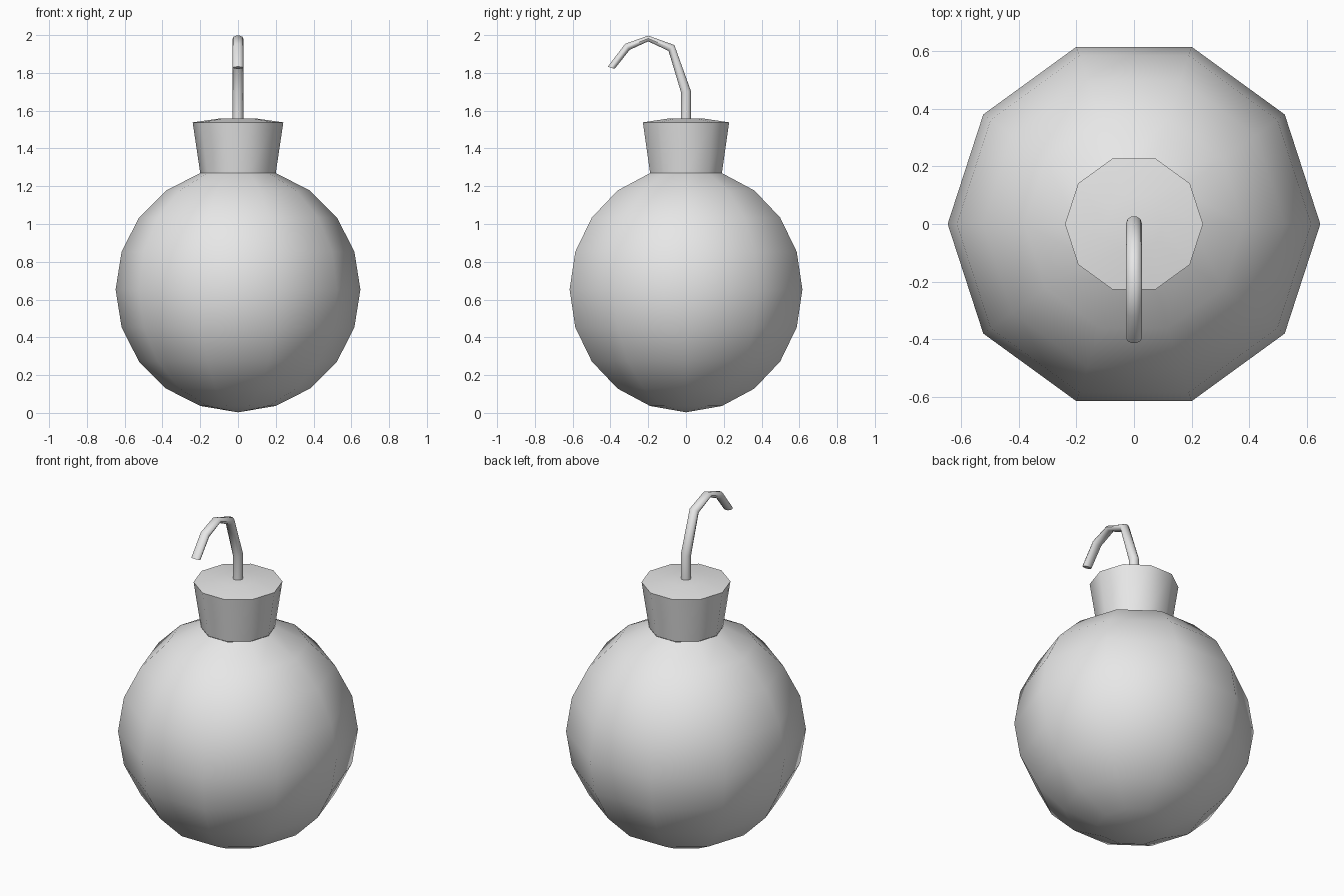
import bpy, bmesh
from math import sin, cos, pi, radians

if "Cube" in bpy.data.objects:
    bpy.data.objects.remove(bpy.data.objects["Cube"])

SIDES = 10
grey = bpy.data.materials.new("light grey")
grey.diffuse_color = (0.8, 0.8, 0.8, 1)
grey.use_nodes = True
grey.node_tree.nodes["Principled BSDF"].inputs["Base Color"].default_value = grey.diffuse_color


def loft(name, rings, cap_start=False, cap_end=False, smooth_angle=40):
    """Skin a list of rings; a ring of one point closes to a pole."""
    bm = bmesh.new()
    loops = [[bm.verts.new(p) for p in ring] for ring in rings]
    for a, b in zip(loops, loops[1:]):
        for i in range(SIDES):
            j = (i + 1) % SIDES
            if len(a) == 1:
                bm.faces.new((a[0], b[j], b[i]))
            elif len(b) == 1:
                bm.faces.new((a[i], a[j], b[0]))
            else:
                bm.faces.new((a[i], a[j], b[j], b[i]))
    if cap_start:
        bm.faces.new(loops[0][::-1])
    if cap_end:
        bm.faces.new(loops[-1])
    bmesh.ops.recalc_face_normals(bm, faces=bm.faces)
    mesh = bpy.data.meshes.new(name)
    bm.to_mesh(mesh)
    bm.free()
    mesh.materials.append(grey)
    obj = bpy.data.objects.new(name, mesh)
    bpy.context.collection.objects.link(obj)
    bpy.ops.object.select_all(action='DESELECT')
    obj.select_set(True)
    bpy.context.view_layer.objects.active = obj
    bpy.ops.object.shade_smooth_by_angle(angle=radians(smooth_angle))
    return obj


def circle(r, z):
    if r == 0:
        return [(0, 0, z)]
    return [(r * cos(2 * pi * i / SIDES), r * sin(2 * pi * i / SIDES), z)
            for i in range(SIDES)]


# Round body: ten-sided ball, open under the neck
R, CZ = 0.648, 0.653
body = [circle(0, 0.003)]
body += [circle(R * cos(radians(a)), CZ + R * sin(radians(a)))
         for a in range(-72, 73, 18)]
loft("ball_body", body)

# Flared neck with a slightly domed lid
loft("neck", [circle(0.2, 1.27), circle(0.24, 1.538),
              circle(0.1, 1.558), circle(0, 1.56)])

# Bent fuse: y, z, tilt of the section in degrees, half thickness
fuse_path = [(0, 1.55, 0, 0.028), (0, 1.70, 6, 0.028),
             (-0.077, 1.932, 45, 0.023), (-0.2, 1.982, 90, 0.016),
             (-0.31, 1.938, 128, 0.021), (-0.396, 1.827, 163, 0.02)]
fuse = []
for y, z, tilt, h in fuse_path:
    t = radians(tilt)
    ring = []
    for i in range(SIDES):
        a = 2 * pi * i / SIDES
        d = h * sin(a)
        ring.append((0.028 * cos(a), y + d * cos(t), z + d * sin(t)))
    fuse.append(ring)
loft("fuse", fuse, cap_start=True, cap_end=True, smooth_angle=50)
